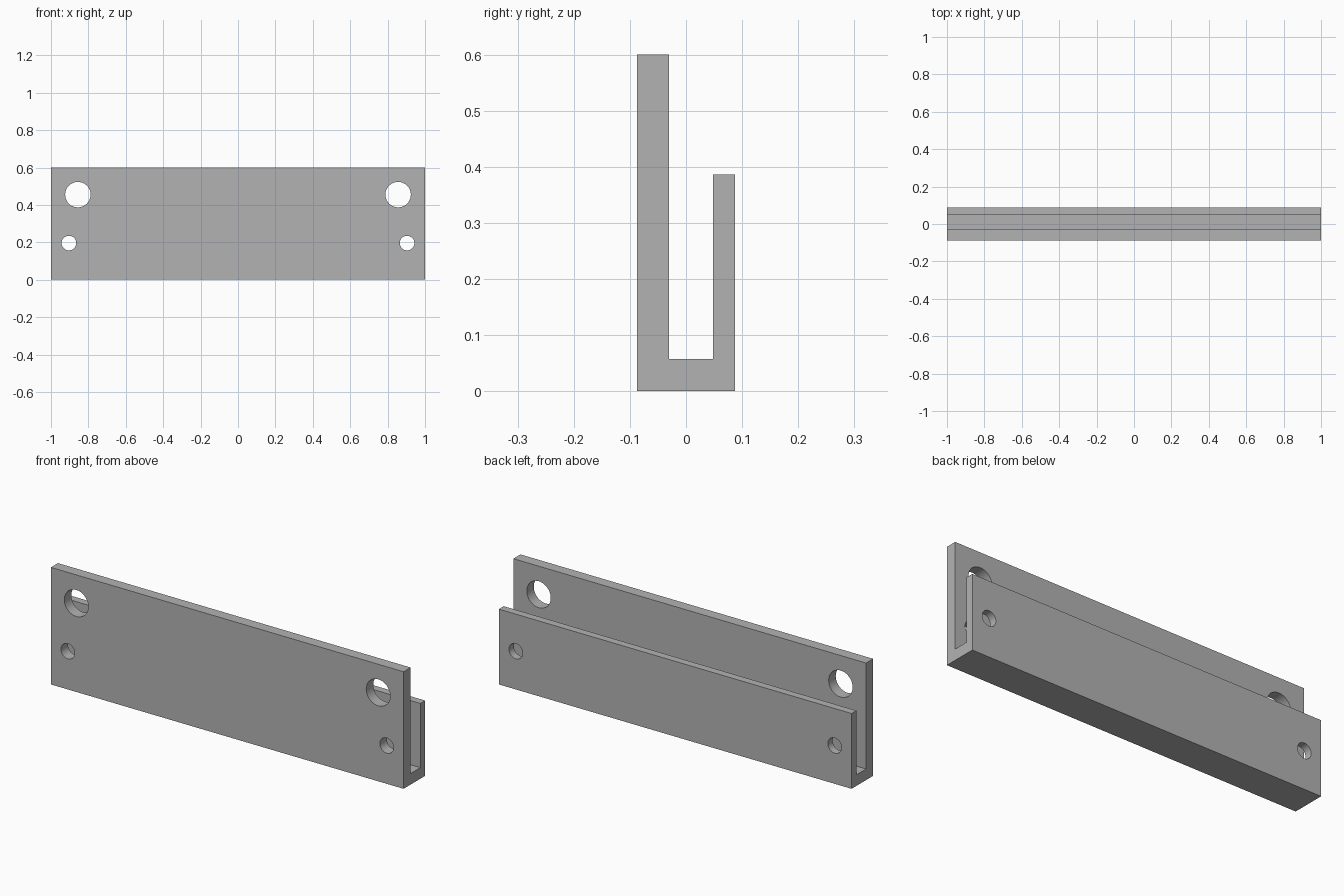
import bpy
import bmesh
from math import pi
from mathutils import Matrix

cube = bpy.data.objects.get("Cube")
if cube:
    bpy.data.objects.remove(cube, do_unlink=True)

grey = bpy.data.materials.new("plain grey")
grey.use_nodes = True
grey.diffuse_color = (0.45, 0.45, 0.45, 1)
grey.node_tree.nodes["Principled BSDF"].inputs["Base Color"].default_value = (0.45, 0.45, 0.45, 1)


def make_object(name, bm):
    bmesh.ops.recalc_face_normals(bm, faces=bm.faces)
    mesh = bpy.data.meshes.new(name)
    bm.to_mesh(mesh)
    bm.free()
    mesh.materials.append(grey)
    obj = bpy.data.objects.new(name, mesh)
    bpy.context.collection.objects.link(obj)
    return obj


# Channel: uneven U profile (y, z) extruded along x
FRONT, BACK = -0.087, 0.087
SLOT_FRONT, SLOT_BACK, FLOOR = -0.03, 0.048, 0.057
TALL, SHORT = 0.6, 0.386
profile = [(FRONT, 0), (BACK, 0), (BACK, SHORT), (SLOT_BACK, SHORT),
           (SLOT_BACK, FLOOR), (SLOT_FRONT, FLOOR), (SLOT_FRONT, TALL), (FRONT, TALL)]
bm = bmesh.new()
end = bm.faces.new([bm.verts.new((-1, y, z)) for y, z in profile])
sweep = bmesh.ops.extrude_face_region(bm, geom=[end], use_keep_orig=True)
bmesh.ops.translate(bm, vec=(2, 0, 0),
                    verts=[v for v in sweep["geom"] if isinstance(v, bmesh.types.BMVert)])
channel = make_object("channel_bracket", bm)

# Hole cutters: large ones pierce the tall wall, small ones both walls
cutter_bm = bmesh.new()
for side in (-1, 1):
    for x, z, radius, y, depth in ((0.856, 0.455, 0.068, FRONT, 0.2),
                                   (0.904, 0.196, 0.039, 0, 0.4)):
        bmesh.ops.create_cone(
            cutter_bm, cap_ends=True, segments=48, radius1=radius, radius2=radius, depth=depth,
            matrix=Matrix.Translation((side * x, y, z)) @ Matrix.Rotation(pi / 2, 4, "X"))
cutter = make_object("hole_cutters", cutter_bm)
cutter.hide_render = True
cutter.hide_viewport = True

cut = channel.modifiers.new("holes", "BOOLEAN")
cut.operation = "DIFFERENCE"
cut.solver = "EXACT"
cut.object = cutter

# Apply the cut, then smooth only the bores
bpy.context.view_layer.update()
graph = bpy.context.evaluated_depsgraph_get()
channel.data = bpy.data.meshes.new_from_object(channel.evaluated_get(graph))
channel.modifiers.clear()
bpy.data.objects.remove(cutter, do_unlink=True)
bpy.ops.object.select_all(action="DESELECT")
channel.select_set(True)
bpy.context.view_layer.objects.active = channel
bpy.ops.object.shade_smooth_by_angle(angle=pi / 6)
